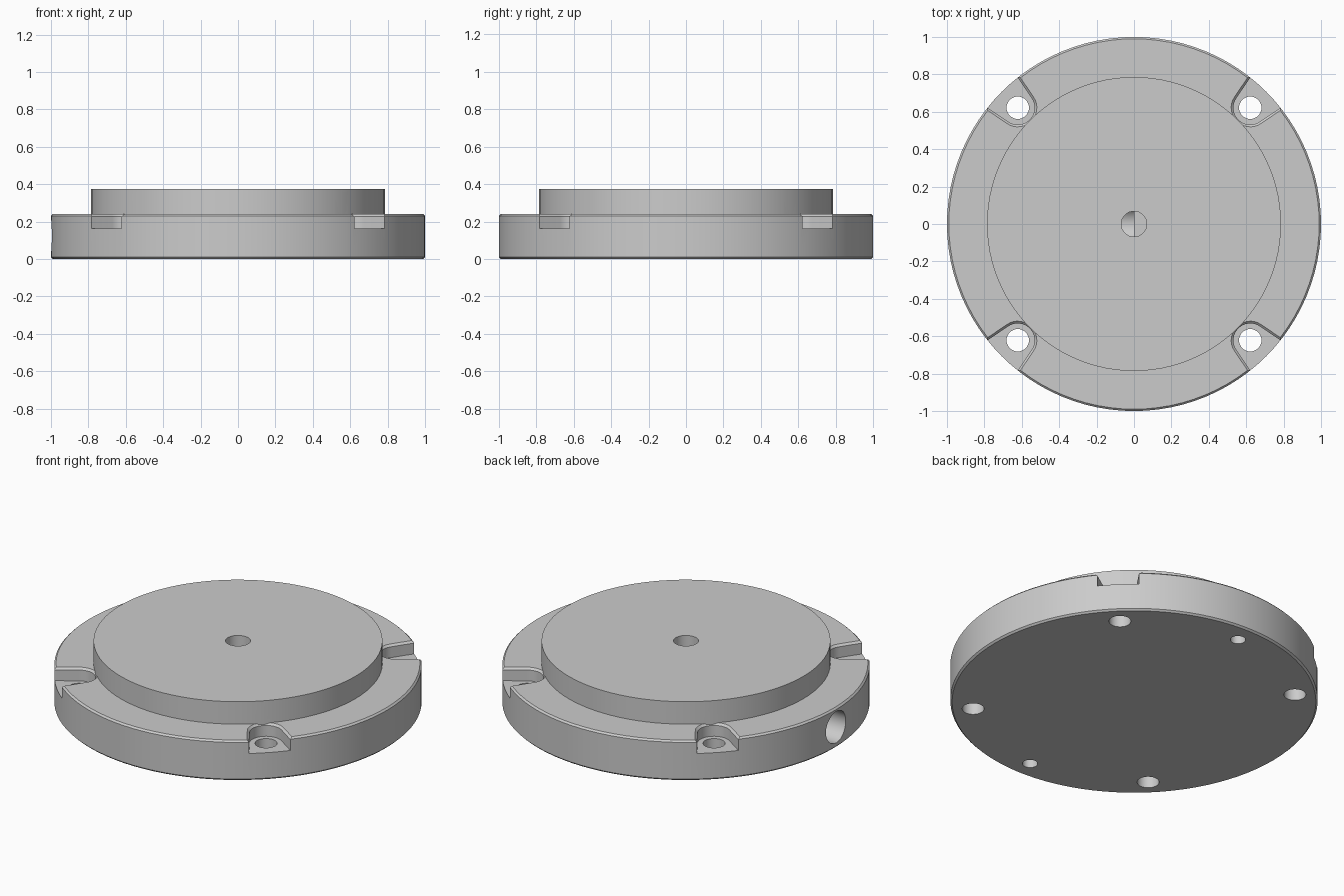
import bpy, bmesh
from math import pi, sin, cos, radians
from mathutils import Matrix

if "Cube" in bpy.data.objects:
    bpy.data.objects.remove(bpy.data.objects["Cube"])


def loft(name, rings):
    """Closed solid through a stack of equally long rings of 3D points."""
    bm = bmesh.new()
    loops = [[bm.verts.new(p) for p in ring] for ring in rings]
    n = len(loops[0])
    for a, b in zip(loops, loops[1:]):
        for i in range(n):
            j = (i + 1) % n
            bm.faces.new((a[i], a[j], b[j], b[i]))
    bm.faces.new(loops[0][::-1])
    bm.faces.new(loops[-1])
    bmesh.ops.recalc_face_normals(bm, faces=bm.faces)
    mesh = bpy.data.meshes.new(name)
    bm.to_mesh(mesh)
    bm.free()
    ob = bpy.data.objects.new(name, mesh)
    bpy.context.collection.objects.link(ob)
    return ob


def lathe(name, profile, seg=96, x=0, y=0):
    """Round solid about a vertical axis from (radius, z) pairs."""
    return loft(name, [[(x + r * cos(2 * pi * i / seg), y + r * sin(2 * pi * i / seg), z)
                        for i in range(seg)] for r, z in profile])


def combine(target, tool, operation='DIFFERENCE'):
    mod = target.modifiers.new(tool.name, 'BOOLEAN')
    mod.operation = operation
    mod.solver = 'EXACT'
    mod.object = tool
    bpy.context.view_layer.objects.active = target
    bpy.ops.object.modifier_apply(modifier=mod.name)
    bpy.data.objects.remove(tool)


def notch_ring(a, z, angle):
    """Rounded pocket outline that flares outwards, turned to one corner."""
    flare, bolt_r, out = radians(11), 0.879, 1.2
    pts = []
    for i in range(17):
        t = pi / 2 + flare + (pi - 2 * flare) * i / 16
        pts.append((bolt_r + a * cos(t), a * sin(t)))
    u, v = pts[0]
    v += (out - u) * sin(flare) / cos(flare)
    pts = [(out, v)] + pts + [(out, -v)]
    c, s = cos(angle), sin(angle)
    return [(u * c - v * s, u * s + v * c, z) for u, v in pts]


# Flange with chamfered rims
body = lathe("flanged_base", [(0.99, 0), (1, 0.01), (1, 0.23), (0.99, 0.24)])

# Four chamfered corner pockets
corners = [radians(45 + 90 * k) for k in range(4)]
for ang in corners:
    combine(body, loft("notch_cutter", [notch_ring(a, z, ang) for a, z in
                       [(0.09, 0.163), (0.09, 0.228), (0.102, 0.24), (0.102, 0.3)]]))

# Raised round boss
combine(body, lathe("boss", [(0.786, 0.1), (0.786, 0.375)]), 'UNION')

# Through bolt holes in the pockets
for ang in corners:
    combine(body, lathe("bolt_cutter", [(0.06, -0.1), (0.06, 0.3)], 32,
                        0.879 * cos(ang), 0.879 * sin(ang)))

# Blind dowel holes underneath
for y in (-0.88, 0.88):
    combine(body, lathe("dowel_cutter", [(0.042, -0.1), (0.042, 0.14)], 24, 0, y))

# Centre bore, fed by a channel from the left side
combine(body, lathe("bore_cutter", [(0.068, 0.125), (0.068, 0.5)], 32))
channel = lathe("channel_cutter", [(0.094, 0.0), (0.094, 1.2)], 40)
channel.data.transform(Matrix.Translation((0, 0, 0.124)) @ Matrix.Rotation(-pi / 2, 4, 'Y'))
combine(body, channel)

# Smooth round walls, crisp edges
bpy.ops.object.select_all(action='DESELECT')
body.select_set(True)
bpy.context.view_layer.objects.active = body
bpy.ops.object.shade_smooth_by_angle(angle=radians(25))
